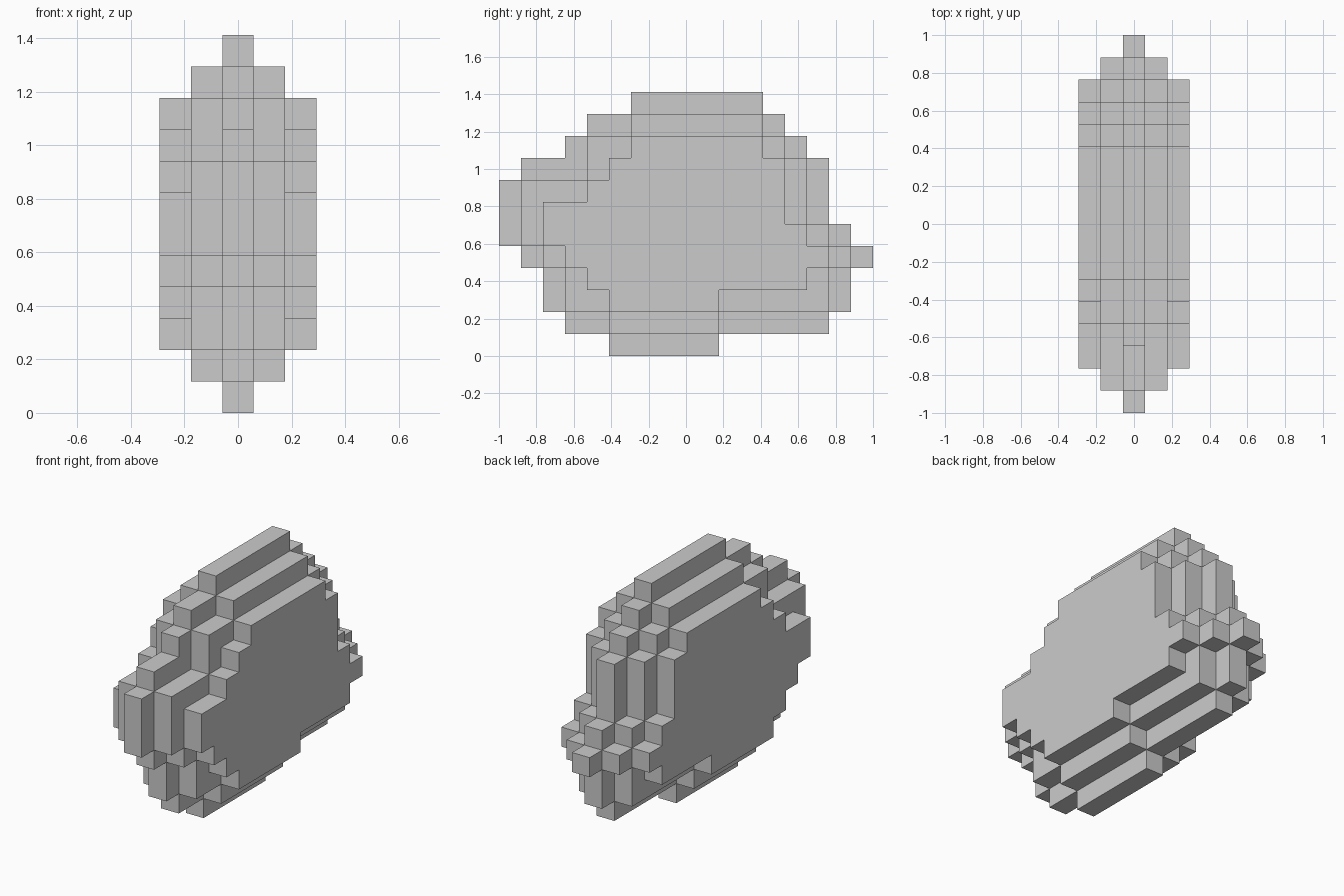
import bpy, bmesh
from mathutils import Vector

if "Cube" in bpy.data.objects:
    bpy.data.objects.remove(bpy.data.objects["Cube"])

S = 2 / 17  # block size

# Each layer: bottom row index, then (first, end) block along y for each row upward
core = (0, [(5, 10), (3, 15), (2, 16), (2, 16), (1, 17), (0, 16),
            (0, 15), (0, 15), (1, 15), (3, 14), (4, 13), (6, 12)])
middle = (1, [(5, 10), (3, 15), (3, 15), (2, 16), (1, 15),
              (1, 14), (1, 14), (4, 14), (4, 13), (6, 12)])
outer = (2, [(5, 10), (4, 14), (3, 15), (2, 14), (2, 13),
             (4, 13), (5, 13), (6, 12)])

# Fill the blocks, mirrored left and right of the core
cells = set()
for ix, (base, rows) in enumerate((core, middle, outer)):
    for iz, (a, b) in enumerate(rows, base):
        for iy in range(a, b):
            cells |= {(ix, iy, iz), (-ix, iy, iz)}

# Skin the blocks: a face wherever a block has no neighbour
bm = bmesh.new()
for c in cells:
    for axis in range(3):
        for sign in (-1, 1):
            n = list(c)
            n[axis] += sign
            if tuple(n) in cells:
                continue
            normal, u, v = Vector(), Vector(), Vector()
            normal[axis] = sign / 2
            u[(axis + 1) % 3] = 0.5
            v[(axis + 2) % 3] = 0.5 * sign
            mid = Vector((c[0], c[1] - 8, c[2] + 0.5)) + normal
            bm.faces.new([bm.verts.new((mid + p) * S)
                          for p in (-u - v, u - v, u + v, v - u)])

# Weld and merge coplanar faces
bmesh.ops.remove_doubles(bm, verts=bm.verts, dist=1e-4)
bmesh.ops.dissolve_limit(bm, angle_limit=0.02, verts=bm.verts, edges=bm.edges)
mesh = bpy.data.meshes.new("stepped_boulder")
bm.to_mesh(mesh)
bm.free()
bpy.context.collection.objects.link(bpy.data.objects.new("stepped_boulder", mesh))
